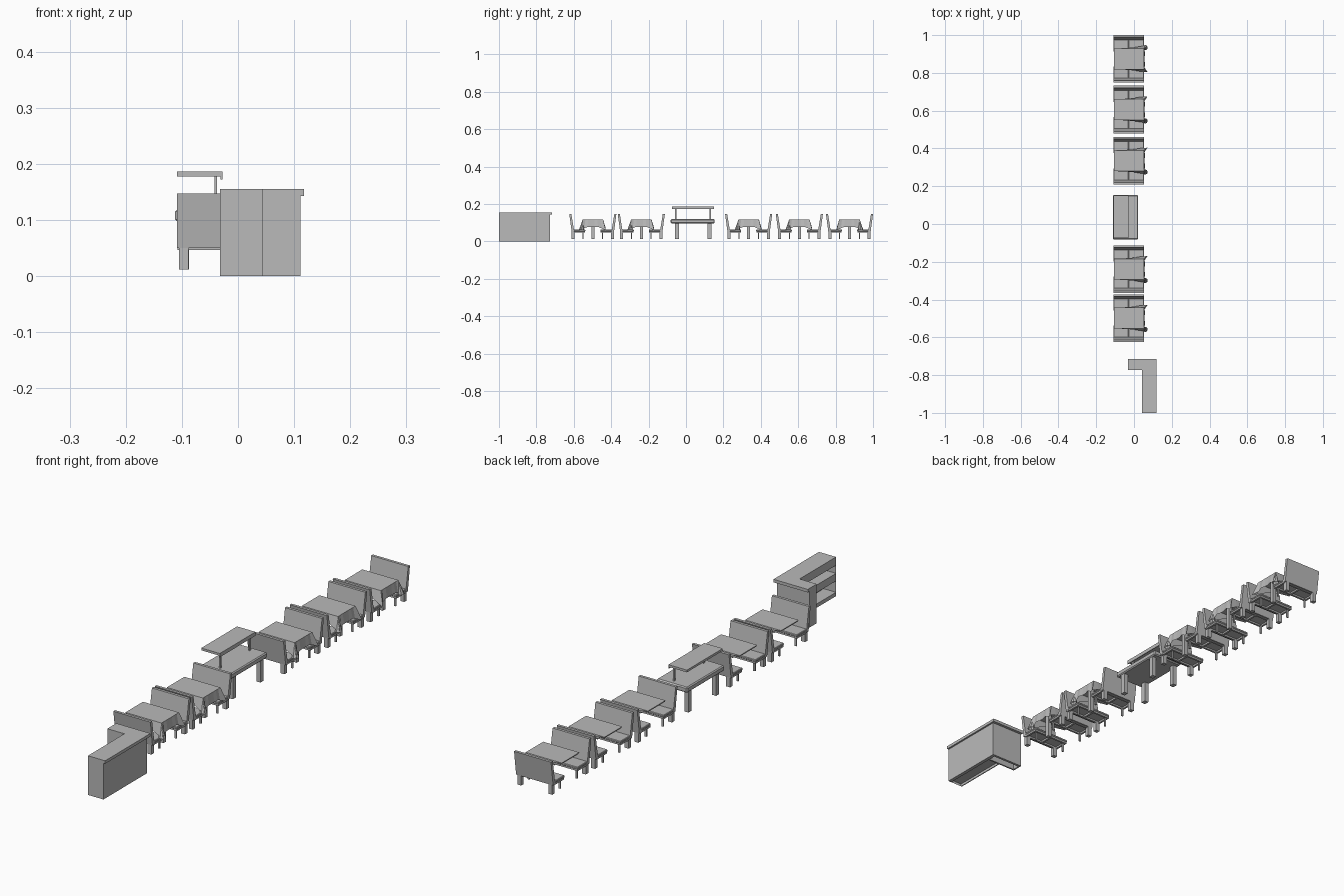
import bpy, bmesh, math

if "Cube" in bpy.data.objects:
    bpy.data.objects.remove(bpy.data.objects["Cube"])

grey = bpy.data.materials.new("dark_grey")
grey.diffuse_color = (.49, .49, .49, 1)
grey.use_nodes = True
grey.node_tree.nodes["Principled BSDF"].inputs["Base Color"].default_value = grey.diffuse_color


def mesh_object(name, verts, faces, fix_normals=True):
    me = bpy.data.meshes.new(name)
    me.from_pydata(verts, [], faces)
    if fix_normals:
        bm = bmesh.new()
        bm.from_mesh(me)
        bmesh.ops.recalc_face_normals(bm, faces=bm.faces)
        bm.to_mesh(me)
        bm.free()
    me.materials.append(grey)
    ob = bpy.data.objects.new(name, me)
    bpy.context.collection.objects.link(ob)
    return ob


def extrude_x(name, profile, x0, x1):
    """Solid prism along x from a (y, z) profile."""
    n = len(profile)
    verts = [(x, y, z) for x in (x0, x1) for y, z in profile]
    faces = [tuple(range(n)), tuple(range(n, 2 * n))]
    faces += [(i, (i + 1) % n, n + (i + 1) % n, n + i) for i in range(n)]
    return mesh_object(name, verts, faces)


def box(name, x0, x1, y0, y1, z0, z1, bevel=0):
    ob = extrude_x(name, [(y0, z0), (y1, z0), (y1, z1), (y0, z1)], x0, x1)
    if bevel:
        m = ob.modifiers.new("bevel", 'BEVEL')
        m.width, m.segments = bevel, 1
    return ob


def bench(cy, s):
    """Bench on side s (-1 or 1) of a table centred at cy."""
    def by(name, x0, x1, a, b, z0, z1, bevel=0):
        lo, hi = sorted((cy + s * a, cy + s * b))
        return box(name, x0, x1, lo, hi, z0, z1, bevel)

    back = [(.126, .147), (.115, .147), (.099, .05), (.113, .05)]
    extrude_x("bench_back", [(cy + s * y, z) for y, z in back], -.109, .053)
    # seat frame rails and two cushions
    by("seat_front_rail", -.108, .052, .042, .05, .047, .054)
    by("seat_rear_rail", -.108, .052, .098, .106, .047, .054)
    for x in (-.108, -.034, .044):
        by("seat_cross_rail", x, x + .008, .05, .098, .047, .054)
    by("left_cushion", -.109, -.029, .04, .107, .054, .063, .002)
    by("right_cushion", -.028, .053, .04, .107, .054, .063, .002)
    # wide rear legs, thin front legs
    for x in (-.105, .031):
        by("rear_leg", x, x + .017, .097, .113, .012, .05)
        by("front_leg", x + .005, x + .013, .05, .055, .012, .047)


def table(cy, s):
    """Wall table with a draped cloth; s picks the corner with the big fold."""
    box("table_top", -.105, .048, cy - .053, cy + .053, .111, .115)
    box("table_post", .012, .028, cy - .008, cy + .008, .012, .111)
    # cloth rim: x, y, outward x, outward y, drop
    half = [(-.106, .055, 0, 0, .002), (-.05, .055, 0, .002, .01),
            (0, .055, 0, .006, .024), (.035, .055, .002, .012, .04),
            (.052, .055, .019, .014, .056), (.052, .04, .004, .006, .046),
            (.052, .025, .007, .002, .038), (.052, .01, .004, 0, .04)]
    rim = half + [(x, -y, ox, -oy, d) for x, y, ox, oy, d in reversed(half)]
    n = len(rim)
    verts = [(x, cy + y, .116) for x, y, *_ in rim]
    verts += [(x + ox, cy + y + oy, .116 - d) for x, y, ox, oy, d in rim]
    # wound so that every face points outward
    faces = [tuple(reversed(range(n)))]
    faces += [(i, i + 1, n + i + 1, n + i) for i in range(n - 1)]
    mesh_object("tablecloth", verts, faces, False)
    # hanging corner fold
    ring = [(.059 + .014 * math.cos(a), cy + s * .06 + .014 * math.sin(a), .062)
            for a in [i * math.pi / 4 for i in range(8)]]
    mesh_object("cloth_fold", [(.052, cy + s * .055, .116)] + ring,
                [(0, i + 1, (i + 1) % 8 + 1) for i in range(8)], False)


# dining booths
for cy, s in ((.874, 1), (.606, -1), (.335, -1), (-.239, -1), (-.498, -1)):
    table(cy, s)
    for side in (-1, 1):
        bench(cy, side)

# serving table with raised shelf
box("serving_top", -.112, .022, -.082, .153, .097, .119, .004)
for x in (-.105, .0):
    for y in (-.058, .115):
        box("serving_leg", x, x + .018, y, y + .02, .012, .098)
for y in (-.058, .125):
    box("shelf_post", -.042, -.037, y, y + .008, .118, .178)
box("raised_shelf", -.109, -.029, -.074, .15, .178, .187)
box("shelf_lip", -.031, -.028, -.074, .15, .172, .187)

# service counter, open shelves on the staff side
box("counter_front", .097, .111, -1, -.727, 0, .143)
box("counter_top", .043, .118, -1, -.716, .143, .155)
box("return_top", -.032, .043, -.772, -.716, .143, .155)
# return made of hollow panels
box("return_outer_panel", -.032, .097, -.737, -.727, 0, .143)
box("return_inner_panel", -.032, .097, -.772, -.766, 0, .143)
box("return_end_panel", -.032, -.026, -.766, -.737, 0, .143)
# shelves, kick strip and end skin
for z0, z1 in ((.01, .015), (.06, .09), (.122, .143)):
    box("counter_shelf", .043, .097, -1, -.772, z0, z1)
box("kick_strip", .043, .047, -1, -.772, 0, .01)
mesh_object("counter_end_skin",
            [(.043, -1, 0), (.043, -1, .143), (.097, -1, .143), (.097, -1, 0)],
            [(0, 1, 2, 3)], False)
